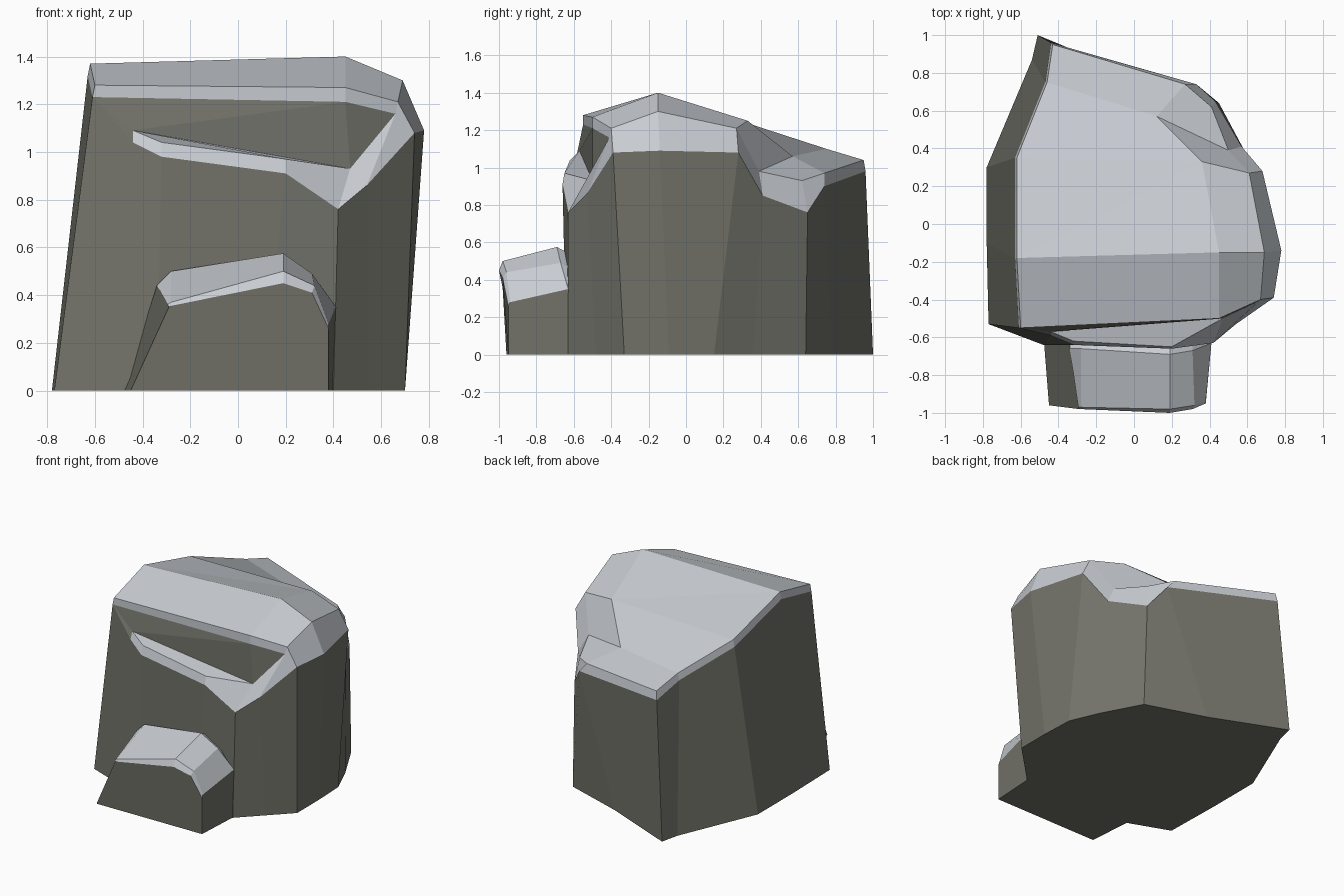
import bpy
import bmesh

default_cube = bpy.data.objects.get("Cube")
if default_cube:
    bpy.data.objects.remove(default_cube, do_unlink=True)


def make_material(name, colour):
    material = bpy.data.materials.new(name)
    material.use_nodes = True
    material.diffuse_color = (*colour, 1)
    shader = next(n for n in material.node_tree.nodes if n.type == "BSDF_PRINCIPLED")
    shader.inputs["Base Color"].default_value = (*colour, 1)
    shader.inputs["Roughness"].default_value = 0.9
    return material


ROCK, SNOW = range(2)
materials = [make_material("dark rock", (0.17, 0.17, 0.145)),
             make_material("pale snow", (0.58, 0.61, 0.65))]


def add_faces(bm, material_index, *faces):
    for corners in faces:
        bm.faces.new(corners).material_index = material_index


def bridge(bm, material_index, lower, upper, closed=False, skip=()):
    """Join two rows of corners with a strip of quads."""
    count = len(lower)
    for i in range(count if closed else count - 1):
        if i not in skip:
            j = (i + 1) % count
            add_faces(bm, material_index, (lower[i], lower[j], upper[j], upper[i]))


def finish(bm, name):
    """Turn the faces outward and make a flat shaded object."""
    bmesh.ops.recalc_face_normals(bm, faces=bm.faces[:])
    mesh = bpy.data.meshes.new(name)
    bm.to_mesh(mesh)
    bm.free()
    for material in materials:
        mesh.materials.append(material)
    mesh.shade_flat()
    bpy.context.scene.collection.objects.link(bpy.data.objects.new(name, mesh))


def build_boulder():
    # Around the boulder: ground corner, snow line, snow shoulder
    columns = [
        ((-.77, -.53), (-.61, -.55, 1.23), (-.60, -.55, 1.28)),
        ((-.48, -.64), (-.44, -.59, 1.04), (-.44, -.57, 1.09)),
        ((-.34, -.64), (-.32, -.64, .98), (-.32, -.62, 1.04)),
        ((.10, -.64), (.20, -.66, .91), (.20, -.65, .97)),
        ((.40, -.63), (.42, -.63, .76), (.47, -.50, .93)),
        ((.55, -.48), (.54, -.53, .86), (.66, -.41, 1.16)),
        ((.70, -.33), (.74, -.39, 1.08), (.67, -.40, 1.21)),
        ((.70, -.09), (.78, -.14, 1.09), (.69, -.15, 1.30)),
        ((.69, .15), (.68, .28, 1.08), (.61, .27, 1.21)),
        ((.60, .36), (.57, .41, .85), (.50, .39, .98)),
        ((.45, .64), (.43, .65, .76), (.41, .62, .93)),
        ((.02, .78), (.33, .74, .90), (.27, .74, .97)),
        ((-.51, 1), (-.44, .96, .98), (-.43, .95, 1.04)),
        ((-.54, .87), (-.47, .75, 1.05), (-.46, .75, 1.1)),
        ((-.78, .30), (-.63, .35, 1.18), (-.62, .35, 1.23)),
        ((-.78, -.1), (-.63, -.18, 1.32), (-.62, -.18, 1.37)),
    ]
    bm = bmesh.new()
    ground = [bm.verts.new((*column[0], 0)) for column in columns]
    rim = [bm.verts.new(column[1]) for column in columns]
    edge = [bm.verts.new(column[2]) for column in columns]
    lip = bm.verts.new((.45, -.50, 1.21))
    brow = bm.verts.new((.45, -.50, 1.27))
    peak = bm.verts.new((.45, -.15, 1.4))
    slope = bm.verts.new((.36, .33, 1.25))
    crease = bm.verts.new((.12, .57, 1.06))

    (front_left, ledge_tip, ledge_a, ledge_b, ledge_inner, ledge_end,
     front_right, right, back_right, step, corner, back,
     tail, tail_side, left_back, left_peak) = edge

    # Rock walls, underside and the hollow under the brow
    bridge(bm, ROCK, ground, rim, closed=True)
    add_faces(bm, ROCK, ground,
              (rim[0], rim[1], ledge_tip),
              (rim[0], ledge_tip, lip),
              (ledge_tip, ledge_inner, lip),
              (ledge_inner, ledge_end, lip))

    # Snow edge, front ledge and brow
    bridge(bm, SNOW, rim, edge, closed=True, skip=(0,))
    add_faces(bm, SNOW,
              (ledge_tip, ledge_a, ledge_b, ledge_inner),
              (rim[0], lip, brow, front_left),
              (lip, ledge_end, front_right, brow))

    # Snow crown and the lower step behind it
    add_faces(bm, SNOW,
              (front_left, brow, peak, left_peak),
              (brow, front_right, right, peak),
              (left_peak, peak, slope),
              (left_peak, slope, left_back),
              (peak, right, back_right, slope),
              (left_back, slope, crease, tail_side),
              (slope, back_right, step, crease),
              (crease, step, corner, back),
              (crease, back, tail, tail_side))
    finish(bm, "snowy_boulder")


def build_front_rock():
    # Rows across the small rock, from its front to inside the boulder
    front = [(-.29, -.98, .35), (-.28, -.98, .355), (.19, -1, .45),
             (.31, -.98, .41), (.38, -.95, .26)]
    shoulder = [(-.295, -.97, .36), (-.28, -.97, .37), (.19, -.98, .50),
                (.32, -.96, .44), (.38, -.94, .28)]
    ridge = [(-.34, -.66, .44), (-.28, -.66, .50), (.19, -.69, .575),
             (.31, -.67, .49), (.41, -.63, .35)]
    inside = [(x, -.58, z - .06) for x, y, z in ridge]
    bm = bmesh.new()
    rows = [[bm.verts.new(point) for point in row]
            for row in (front, shoulder, ridge, inside)]
    feet = [bm.verts.new(point) for point in
            ((-.45, -.96, 0), (.38, -.95, 0), (.40, -.58, 0), (-.48, -.58, 0))]
    front_left, front_right, back_right, back_left = feet

    # Snow on top
    for near, far in zip(rows, rows[1:]):
        bridge(bm, SNOW, near, far)

    # Rock sides, ends and underside
    add_faces(bm, ROCK, feet,
              [front_left, front_right] + rows[0][::-1],
              [back_left, back_right] + rows[-1][::-1],
              [front_left, back_left] + [row[0] for row in reversed(rows)],
              [front_right, back_right] + [row[-1] for row in reversed(rows)])
    finish(bm, "small_front_rock")


build_boulder()
build_front_rock()
